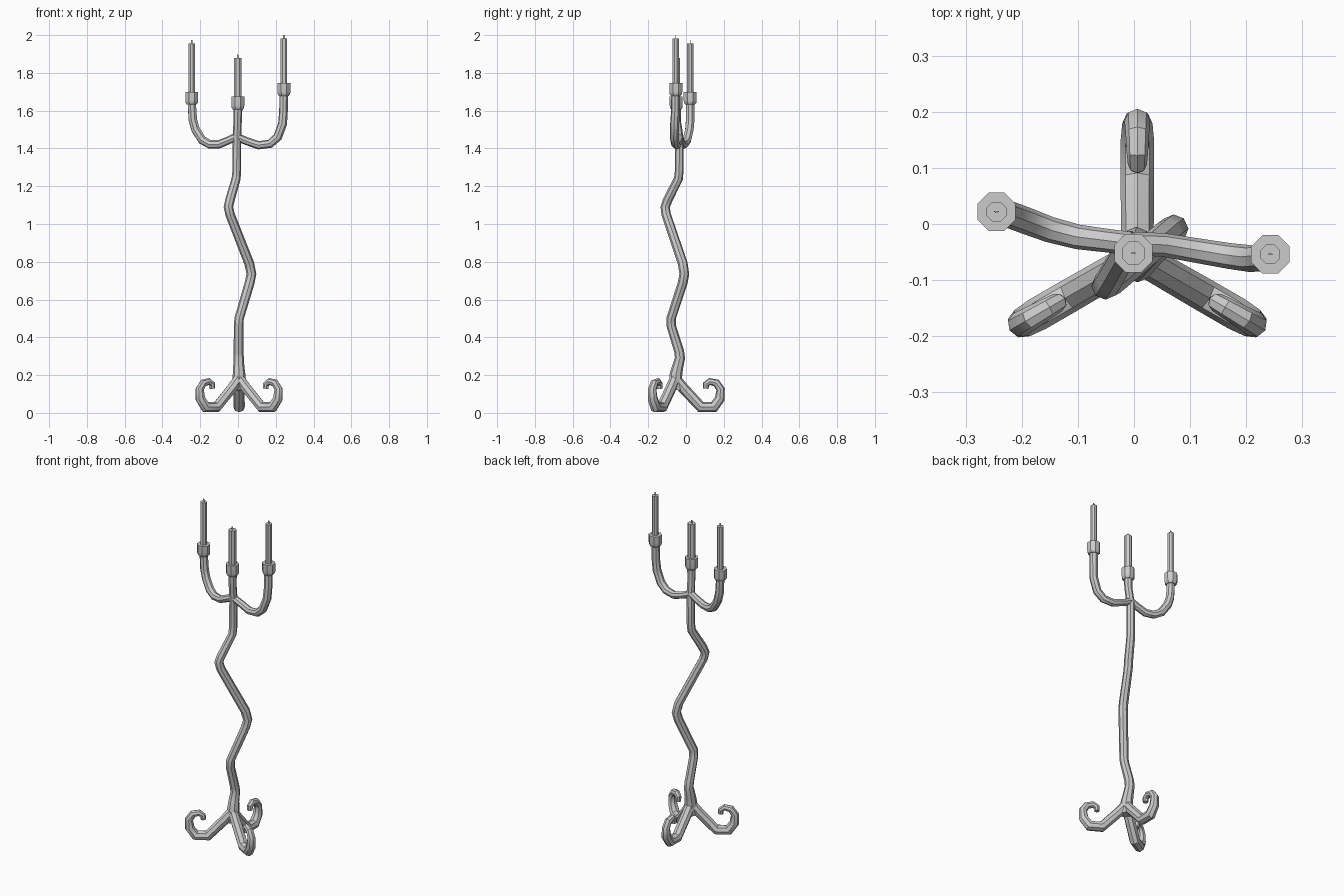
import bpy, math
from math import cos, sin, radians


def finish(ob, angle=40):
    bpy.ops.object.select_all(action='DESELECT')
    ob.select_set(True)
    bpy.context.view_layer.objects.active = ob
    if ob.type == 'CURVE':
        bpy.ops.object.convert(target='MESH')
    bpy.ops.object.shade_smooth_by_angle(angle=radians(angle))


def tube(name, pts):
    """Eight-sided tapered tube through (x, y, z, radius) points."""
    cu = bpy.data.curves.new(name, 'CURVE')
    cu.dimensions = '3D'
    cu.bevel_depth = 1.0
    cu.bevel_resolution = 2
    cu.use_fill_caps = True
    sp = cu.splines.new('POLY')
    sp.points.add(len(pts) - 1)
    for p, (x, y, z, r) in zip(sp.points, pts):
        p.co = (x, y, z, 1)
        p.radius = r
    ob = bpy.data.objects.new(name, cu)
    bpy.context.collection.objects.link(ob)
    finish(ob)


def lathe(name, x, y, profile, sy=1.0, turn=22.5):
    """Eight-sided turned solid from (radius, z) points."""
    verts, faces, n = [], [], 8
    for r, z in profile:
        for i in range(n):
            a = radians(turn) + math.tau * i / n
            verts.append((x + r * cos(a), y + sy * r * sin(a), z))
    for k in range(len(profile) - 1):
        for i in range(n):
            j = (i + 1) % n
            faces.append((k*n + i, k*n + j, (k+1)*n + j, (k+1)*n + i))
    faces.append(tuple(reversed(range(n))))
    faces.append(tuple(range(len(verts) - n, len(verts))))
    me = bpy.data.meshes.new(name)
    me.from_pydata(verts, [], faces)
    ob = bpy.data.objects.new(name, me)
    bpy.context.collection.objects.link(ob)
    finish(ob, 30)


# Crooked stem
tube("stem", [
    (0.006, -0.055, 0.12, 0.034), (0.006, -0.054, 0.20, 0.034),
    (0.004, -0.045, 0.24, 0.030), (0.004, -0.032, 0.29, 0.027),
    (0.003, -0.036, 0.325, 0.026), (0.003, -0.078, 0.46, 0.025),
    (0.006, -0.079, 0.50, 0.025), (0.062, -0.017, 0.69, 0.026),
    (0.071, -0.009, 0.735, 0.026), (0.060, -0.017, 0.79, 0.026),
    (-0.042, -0.105, 1.05, 0.025), (-0.051, -0.110, 1.09, 0.025),
    (-0.043, -0.098, 1.125, 0.025), (-0.010, -0.040, 1.24, 0.024),
    (-0.007, -0.036, 1.28, 0.023), (-0.006, -0.035, 1.45, 0.023),
    (-0.002, -0.048, 1.54, 0.022), (-0.001, -0.051, 1.61, 0.024)])

# Three scrolled feet: (distance from centre, z, radius)
foot = [(0.0, 0.185, 0.028), (0.04, 0.135, 0.029), (0.137, 0.031, 0.030),
        (0.205, 0.031, 0.030), (0.237, 0.075, 0.027), (0.241, 0.125, 0.023),
        (0.219, 0.158, 0.021), (0.184, 0.166, 0.019), (0.164, 0.152, 0.017),
        (0.163, 0.128, 0.015)]
for side, ang in (("back", 90), ("left", 210), ("right", 330)):
    c, s = cos(radians(ang)), sin(radians(ang))
    tube(side + "_foot", [(0.006 + d*c, -0.058 + d*s, z, r) for d, z, r in foot])

# Side arms
tube("right_arm", [
    (-0.005, -0.035, 1.46, 0.021), (0.05, -0.037, 1.437, 0.021),
    (0.11, -0.047, 1.417, 0.022), (0.17, -0.057, 1.425, 0.023),
    (0.21, -0.062, 1.46, 0.024), (0.236, -0.060, 1.53, 0.024),
    (0.241, -0.056, 1.60, 0.023), (0.242, -0.055, 1.69, 0.023)])
tube("left_arm", [
    (-0.005, -0.035, 1.465, 0.021), (-0.045, -0.030, 1.445, 0.021),
    (-0.10, -0.023, 1.422, 0.022), (-0.15, -0.010, 1.422, 0.023),
    (-0.19, 0.005, 1.445, 0.024), (-0.225, 0.018, 1.50, 0.024),
    (-0.239, 0.022, 1.55, 0.024), (-0.245, 0.022, 1.645, 0.023)])

# Cups, candles and wicks
for side, x, y, z0, h, top, r in (
        ("centre", -0.001, -0.052, 1.605, 0.07, 1.88, 0.0225),
        ("left", -0.245, 0.022, 1.632, 0.068, 1.955, 0.019),
        ("right", 0.243, -0.054, 1.678, 0.068, 1.982, 0.019)):
    lathe(side + "_cup", x, y, [(0.027, z0), (0.035, z0 + 0.009),
                                (0.037, z0 + 0.02), (0.037, z0 + h)])
    lathe(side + "_candle", x, y, [(r, z0 + h - 0.02), (r, top)])
    lathe(side + "_wick", x, y, [(0.005, top - 0.01), (0.005, top + 0.018)], 0.3)
